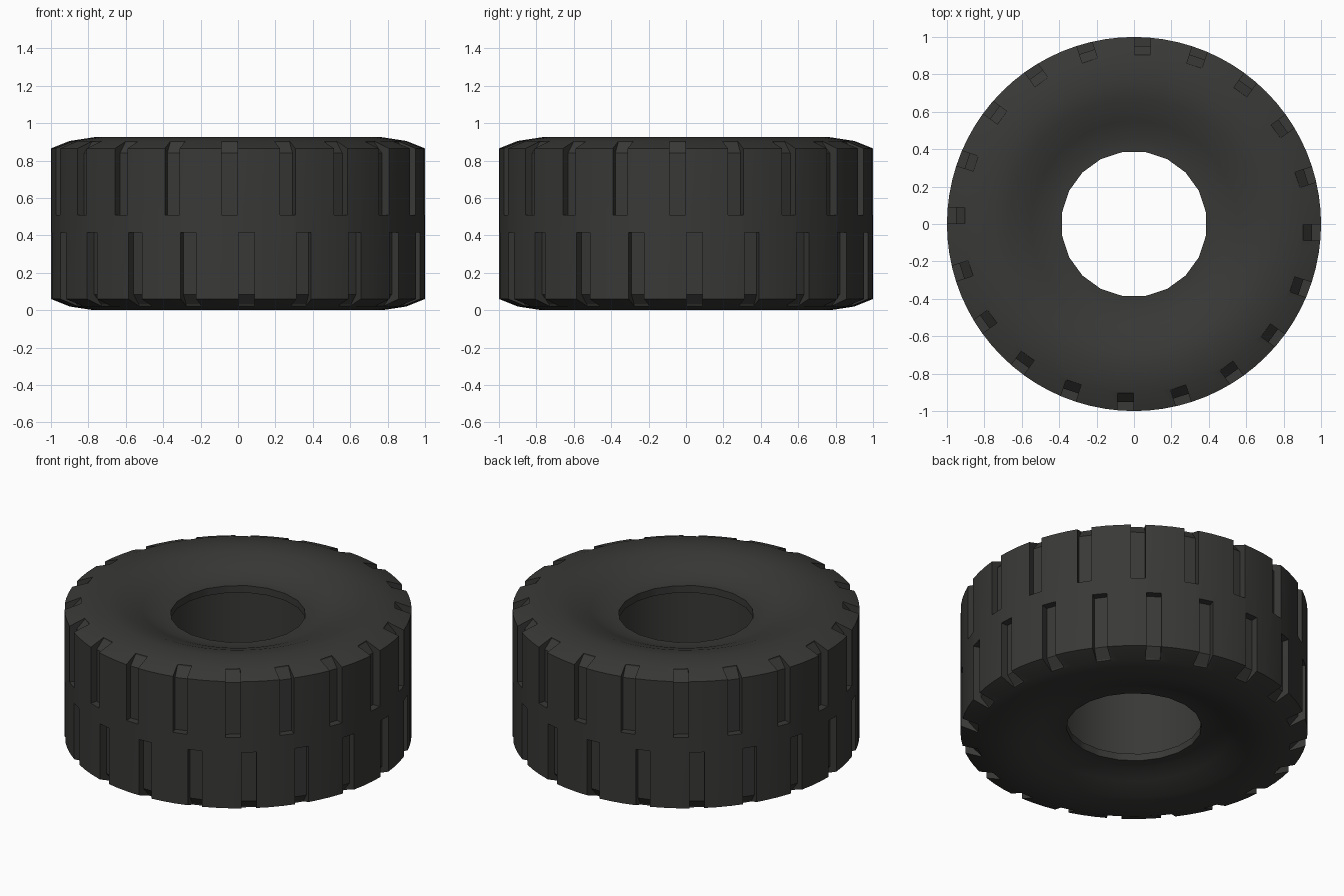
import bpy, bmesh
from math import pi, sin, cos, radians
from mathutils import Matrix

if "Cube" in bpy.data.objects:
    bpy.data.objects.remove(bpy.data.objects["Cube"])

HEIGHT = 0.925
SEGS = 80          # tyre steps around
LUGS = 20          # grooves per side, also sides of the bore


def make_object(name, bm):
    bmesh.ops.recalc_face_normals(bm, faces=bm.faces)
    mesh = bpy.data.meshes.new(name)
    bm.to_mesh(mesh)
    bm.free()
    obj = bpy.data.objects.new(name, mesh)
    bpy.context.collection.objects.link(obj)
    return obj


# Upper half of the tyre section (radius, z), from tread to inner cavity
upper = [(1.0, 0.865), (0.90, 0.905), (0.77, 0.925), (0.67, 0.913),
         (0.55, 0.87), (0.46, 0.832), (0.385, 0.83), (0.385, 0.785), (0.49, 0.785)]
profile = upper + [(r, HEIGHT - z) for r, z in reversed(upper)]

# Tyre body, with the bore flattened to a 20-sided polygon
bm = bmesh.new()
rings = []
for i in range(SEGS):
    a = 2 * pi * i / SEGS
    step = 2 * pi / LUGS
    off = (a + step / 2) % step - step / 2
    ring = []
    for r, z in profile:
        k = r / cos(off) if r < 0.4 else r
        ring.append(bm.verts.new((k * cos(a), k * sin(a), z)))
    rings.append(ring)
n = len(profile)
for i in range(SEGS):
    p, q = rings[i], rings[(i + 1) % SEGS]
    for j in range(n):
        k = (j + 1) % n
        bm.faces.new((p[j], q[j], q[k], p[k]))
tyre = make_object("tyre", bm)

# Groove cutters: one side section, repeated around and flipped for the lower row
groove = [(0.953, 0.51), (0.953, 0.84), (0.905, 0.895), (0.895, 0.96), (1.1, 0.96), (1.1, 0.51)]
bm = bmesh.new()
for flip in (False, True):
    for i in range(LUGS):
        rot = Matrix.Rotation(radians(18 * i), 4, 'Z')
        ends = []
        for x in (-0.088, -0.003):
            loop = []
            for r, z in groove:
                v = bm.verts.new((-x if flip else x, -r, HEIGHT - z if flip else z))
                v.co = rot @ v.co
                loop.append(v)
            ends.append(loop)
        a, b = ends
        faces = [bm.faces.new(a), bm.faces.new(b[::-1])]
        m = len(groove)
        for j in range(m):
            faces.append(bm.faces.new((a[j], b[j], b[(j + 1) % m], a[(j + 1) % m])))
cutter = make_object("groove_cutter", bm)
cutter.hide_render = True

# Cut the tread
mod = tyre.modifiers.new("tread_grooves", 'BOOLEAN')
mod.operation = 'DIFFERENCE'
mod.solver = 'EXACT'
mod.object = cutter
bpy.context.view_layer.objects.active = tyre
tyre.select_set(True)
bpy.ops.object.modifier_apply(modifier=mod.name)
bpy.data.objects.remove(cutter)

# Dark rubber, smooth with sharp groove edges
rubber = bpy.data.materials.new("rubber")
rubber.diffuse_color = (0.04, 0.04, 0.038, 1)
rubber.use_nodes = True
rubber.node_tree.nodes["Principled BSDF"].inputs["Base Color"].default_value = rubber.diffuse_color
tyre.data.materials.clear()
tyre.data.materials.append(rubber)
bpy.ops.object.shade_smooth_by_angle(angle=radians(28))
